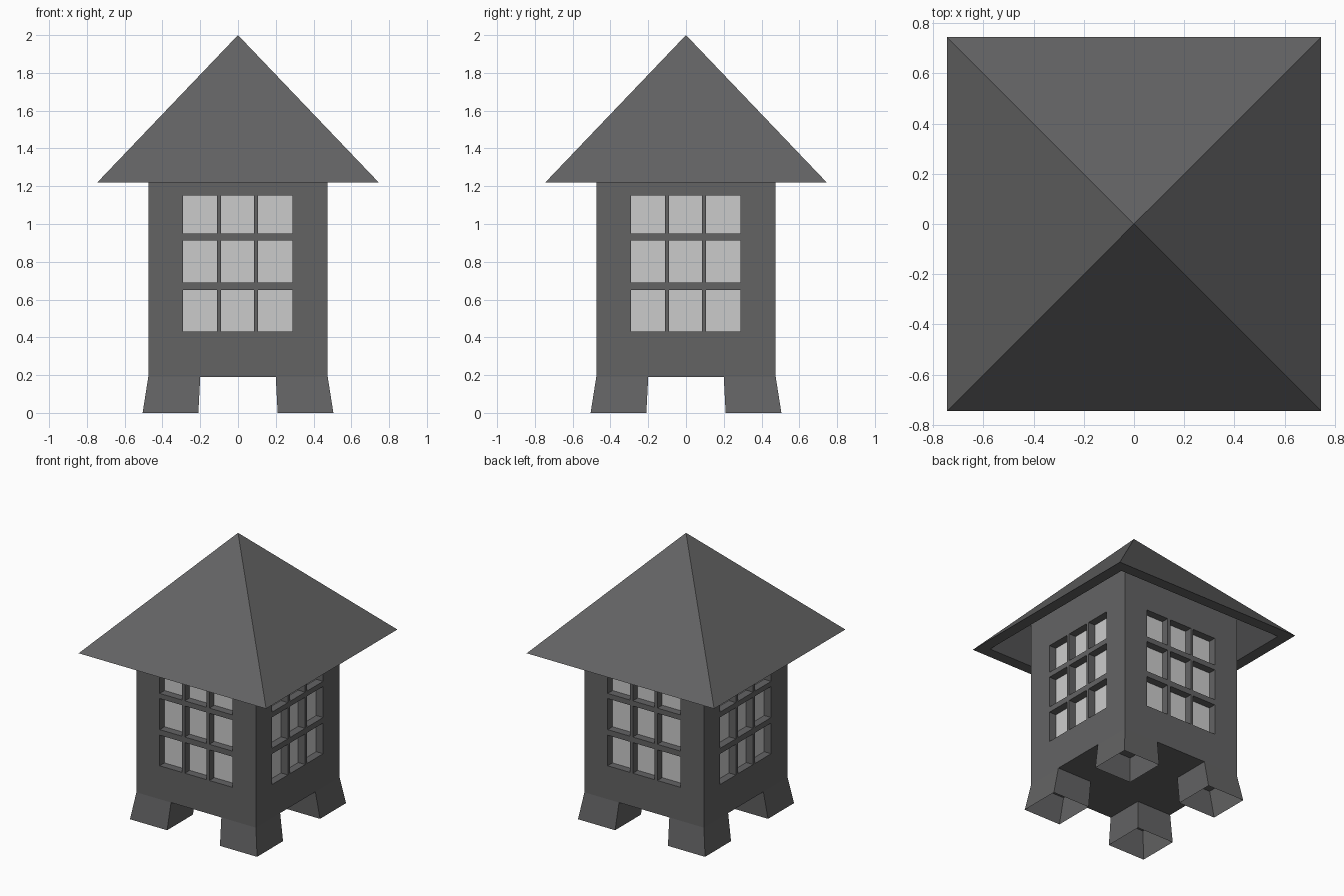
import bpy, bmesh, math
from mathutils import Matrix, Vector

if "Cube" in bpy.data.objects:
    bpy.data.objects.remove(bpy.data.objects["Cube"])

def material(name, rgb):
    m = bpy.data.materials.new(name)
    m.diffuse_color = (*rgb, 1)
    m.use_nodes = True
    m.node_tree.nodes["Principled BSDF"].inputs["Base Color"].default_value = m.diffuse_color
    return m

STONE = material("dark grey stone", (0.125, 0.125, 0.127))
GLASS = material("pale grey glass", (0.6, 0.6, 0.6))

def finish(name, bm, mats):
    me = bpy.data.meshes.new(name)
    bm.to_mesh(me)
    bm.free()
    for m in mats:
        me.materials.append(m)
    ob = bpy.data.objects.new(name, me)
    bpy.context.collection.objects.link(ob)
    return ob

def ring(bm, x0, x1, y0, y1, z):
    return [bm.verts.new(c) for c in ((x0, y0, z), (x1, y0, z), (x1, y1, z), (x0, y1, z))]

def bridge(bm, a, b):
    for i in range(4):
        j = (i + 1) % 4
        bm.faces.new((a[i], a[j], b[j], b[i]))

W, FLOOR, EAVE, DEPTH = 0.475, 0.19, 1.22, 0.055
RIM, R, APEX = 0.08, 0.745, 2.0
SLOPE = (APEX - EAVE) / R
TOP = EAVE + (R - RIM - W) * SLOPE

# Walls: a grid whose window cells are pushed inward as glass panes
XS = [-W, -0.29, -0.112, -0.09, 0.084, 0.105, 0.288, W]
ZS = [FLOOR, 0.43, 0.65, 0.69, 0.913, 0.95, 1.15, TOP]
for side, name in enumerate(("front", "right", "back", "left")):
    bm = bmesh.new()
    grid = [[bm.verts.new((x, -W, z)) for x in XS] for z in ZS]
    panes = []
    for r in range(7):
        for c in range(7):
            f = bm.faces.new((grid[r][c], grid[r][c + 1], grid[r + 1][c + 1], grid[r + 1][c]))
            if r % 2 and c % 2:
                panes.append(f)
    for f in panes:
        ret = bmesh.ops.extrude_discrete_faces(bm, faces=[f])
        pane = ret["faces"][0]
        outer = list(pane.verts)
        inner = outer
        bmesh.ops.translate(bm, vec=Vector((0, DEPTH, 0)), verts=inner)
        pane.material_index = 1
        # reveals around the recessed pane
        rim = [bm.verts.new(v.co - Vector((0, DEPTH, 0))) for v in inner]
        bridge(bm, rim, inner)
    bmesh.ops.remove_doubles(bm, verts=bm.verts, dist=0.0005)
    bmesh.ops.rotate(bm, verts=bm.verts, matrix=Matrix.Rotation(side * math.pi / 2, 3, 'Z'))
    finish(name + "_window_wall", bm, [STONE, GLASS])

# Floor under the body
bm = bmesh.new()
bm.faces.new(reversed(ring(bm, -W, W, -W, W, FLOOR)))
finish("floor", bm, [STONE])

# Four flared hollow feet, open at the bottom
for k, name in enumerate(("front_left", "front_right", "back_right", "back_left")):
    bm = bmesh.new()
    low = ring(bm, -0.505, -0.21, -0.505, -0.21, 0)
    high = ring(bm, -W, -0.2, -W, -0.2, FLOOR)
    bridge(bm, low, high)
    bmesh.ops.rotate(bm, verts=bm.verts, matrix=Matrix.Rotation(k * math.pi / 2, 3, 'Z'))
    finish(name + "_foot", bm, [STONE])

# Pyramid roof shell with a flat rim and a parallel underside
bm = bmesh.new()
outer = ring(bm, -R, R, -R, R, EAVE)
I = R - RIM
inner = ring(bm, -I, I, -I, I, EAVE)
tip = bm.verts.new((0, 0, APEX))
under = bm.verts.new((0, 0, EAVE + I * SLOPE))
for i in range(4):
    j = (i + 1) % 4
    bm.faces.new((outer[i], outer[j], tip))
    bm.faces.new((inner[j], inner[i], under))
bridge(bm, inner, outer)
bmesh.ops.recalc_face_normals(bm, faces=bm.faces)
finish("roof", bm, [STONE])
